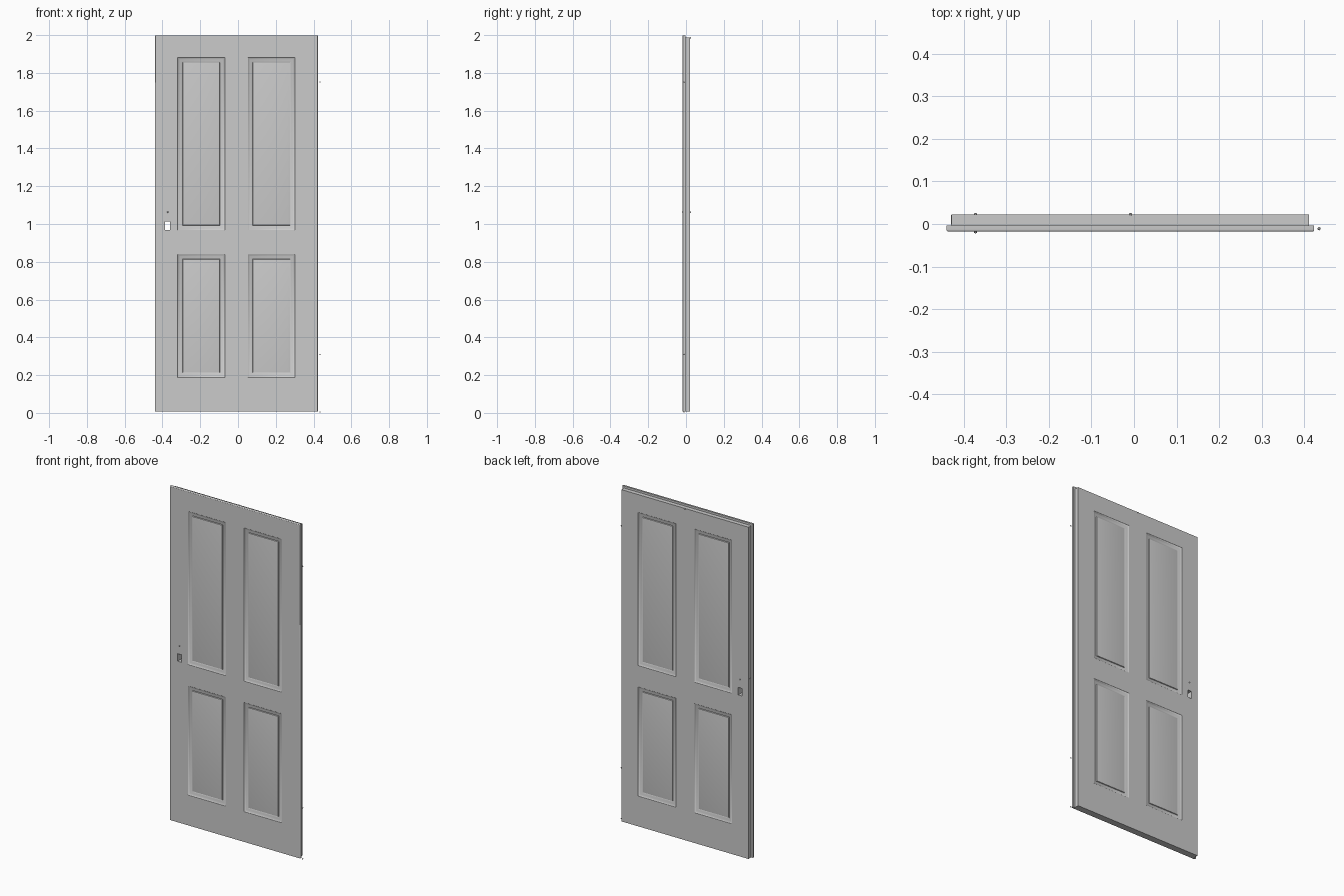
import bpy, bmesh, math

if "Cube" in bpy.data.objects:
    bpy.data.objects.remove(bpy.data.objects["Cube"])

X0, X1, Z0, Z1 = -0.44, 0.423, 0.007, 1.999      # overall leaf outline
YF, YM, YB = -0.018, -0.003, 0.022               # front, rebate, back
REBATE, ROUND = 0.012, 0.005

# openings as (x0, x1, z0, z1)
PANELS = [(x0, x1, z0, z1)
          for x0, x1 in ((-0.319, -0.070), (0.052, 0.301))
          for z0, z1 in ((0.188, 0.839), (0.967, 1.881))]
LATCH_HOLE = (-0.386, -0.360, 0.968, 1.013)
OPENINGS = PANELS + [LATCH_HOLE]

# raised-and-fielded panel moulding as (inset, depth)
MOULDING = [(0, 0), (0.003, 0.003), (0.012, 0.0055), (0.020, 0.008),
            (0.025, 0.010), (0.027, 0.006), (0.037, 0.004)]


def rect(bm, r, y, inset=0.0):
    x0, x1, z0, z1 = r
    i = inset
    return [bm.verts.new(p) for p in ((x0 + i, y, z0 + i), (x1 - i, y, z0 + i),
                                      (x1 - i, y, z1 - i), (x0 + i, y, z1 - i))]


def bridge(bm, a, b):
    n = len(a)
    for i in range(n):
        bm.faces.new((a[i], a[(i + 1) % n], b[(i + 1) % n], b[i]))


def face_skin(bm, outline, y):
    """Flat leaf face at depth y, leaving the openings free."""
    xs = sorted({outline[0], outline[1], *(v for o in OPENINGS for v in o[:2])})
    zs = sorted({outline[2], outline[3], *(v for o in OPENINGS for v in o[2:])})
    grid = [[bm.verts.new((x, y, z)) for z in zs] for x in xs]
    for i in range(len(xs) - 1):
        for j in range(len(zs) - 1):
            cx, cz = (xs[i] + xs[i + 1]) / 2, (zs[j] + zs[j + 1]) / 2
            if not any(o[0] < cx < o[1] and o[2] < cz < o[3] for o in OPENINGS):
                bm.faces.new((grid[i][j], grid[i + 1][j],
                              grid[i + 1][j + 1], grid[i][j + 1]))


def finish(bm, name, smooth=None):
    bmesh.ops.recalc_face_normals(bm, faces=bm.faces[:])
    me = bpy.data.meshes.new(name)
    bm.to_mesh(me)
    bm.free()
    ob = bpy.data.objects.new(name, me)
    bpy.context.collection.objects.link(ob)
    if smooth:
        bpy.context.view_layer.objects.active = ob
        ob.select_set(True)
        bpy.ops.object.shade_smooth_by_angle(angle=math.radians(smooth))
        ob.select_set(False)
    return ob


def edge_outline(inset):
    """Leaf outline pulled in on the two sides and top; the bottom stays flat."""
    return (X0 + inset, X1 - inset, Z0, Z1 - inset)


# door leaf: two skins, moulded panels, latch tunnel and rebated rounded edge
bm = bmesh.new()
face_skin(bm, edge_outline(ROUND), YF)
face_skin(bm, edge_outline(REBATE), YB)
for y, sign in ((YF, 1), (YB, -1)):
    for p in PANELS:
        rings = [rect(bm, p, y + sign * d, i) for i, d in MOULDING]
        for a, b in zip(rings, rings[1:]):
            bridge(bm, a, b)
        bm.faces.new(rings[-1])
bridge(bm, rect(bm, LATCH_HOLE, YF), rect(bm, LATCH_HOLE, YB))

edge = []
for k in range(6):
    a = math.radians(18 * k)
    edge.append((ROUND * (1 - math.sin(a)), YF + ROUND * (1 - math.cos(a))))
edge += [(0, YM), (REBATE, YM), (REBATE, YB)]
rings = [rect(bm, edge_outline(i), y) for i, y in edge]
for a, b in zip(rings, rings[1:]):
    bridge(bm, a, b)
bmesh.ops.remove_doubles(bm, verts=bm.verts[:], dist=1e-5)
bmesh.ops.dissolve_degenerate(bm, edges=bm.edges[:], dist=1e-6)
finish(bm, "door_leaf", 30)

# latch plate on the opening edge
bm = bmesh.new()
x = X0 + REBATE
plate = (x - 0.001, x + 0.0005, 0.93, 1.08)
a, b = rect(bm, plate, YM + 0.002), rect(bm, plate, YB - 0.001)
bridge(bm, a, b)
bm.faces.new(a)
bm.faces.new(b)
finish(bm, "latch_plate")

# tiny fixing pins: hinges, handles, closer
PINS = {"hinge_pin_top": (0.4345, -0.011, 1.752), "hinge_pin_low": (0.4345, -0.011, 0.309),
        "hinge_pin_base": (0.4345, -0.011, 0.005),
        "handle_pin_front": (-0.372, -0.0185, 1.063),
        "handle_pin_back": (-0.372, 0.0225, 1.063),
        "closer_pin": (-0.0085, 0.0225, 1.985)}
for name, (px, py, pz) in PINS.items():
    bm = bmesh.new()
    bmesh.ops.create_uvsphere(bm, u_segments=6, v_segments=4, radius=0.004)
    bmesh.ops.translate(bm, verts=bm.verts[:], vec=(px, py, pz))
    finish(bm, name)
